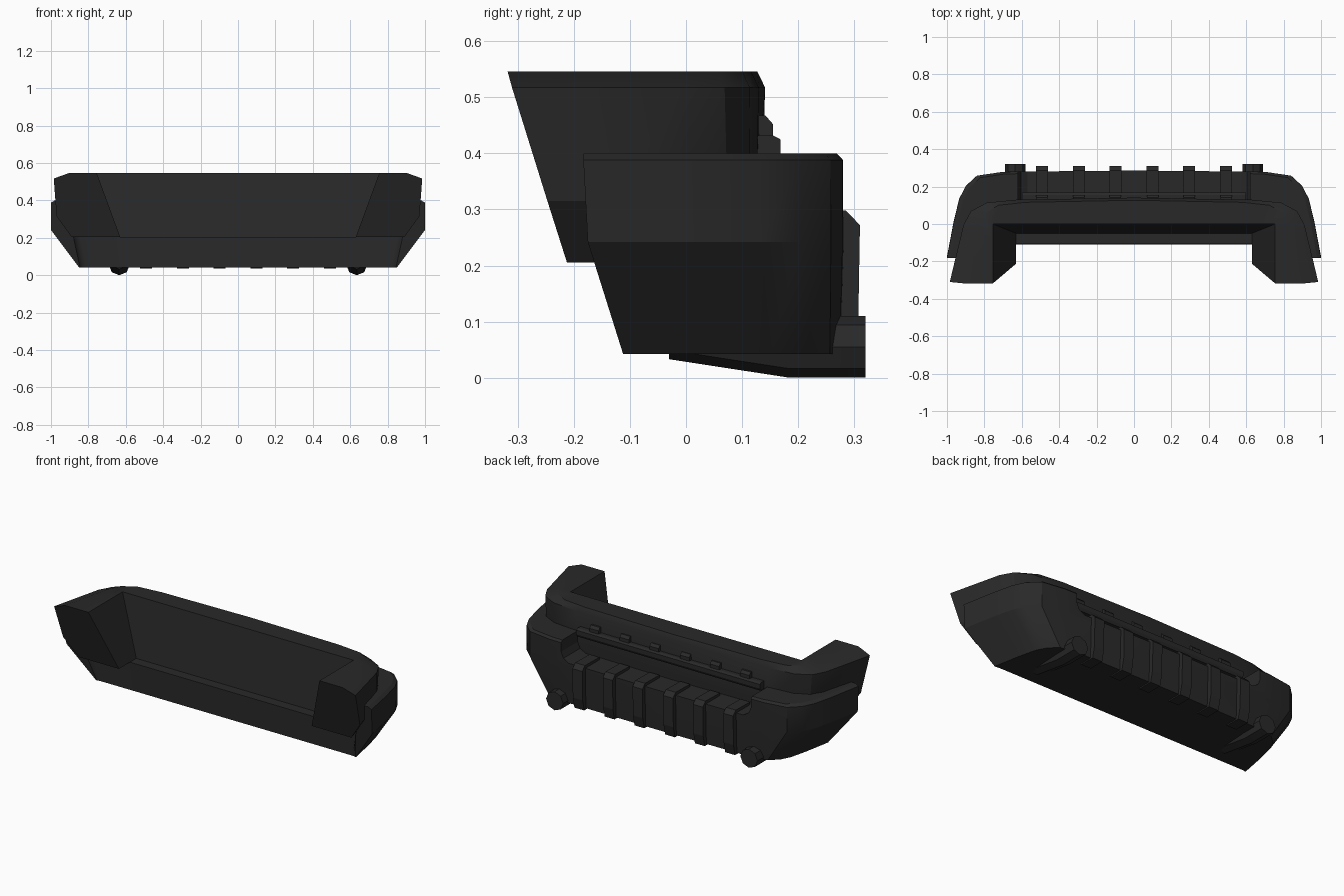
import bpy, bmesh, math

if "Cube" in bpy.data.objects:
    bpy.data.objects.remove(bpy.data.objects["Cube"])

mat = bpy.data.materials.new("dark_plastic")
mat.diffuse_color = (0.022, 0.022, 0.022, 1)
mat.use_nodes = True
mat.node_tree.nodes["Principled BSDF"].inputs["Base Color"].default_value = mat.diffuse_color


def finish(name, bm, smooth=True):
    bmesh.ops.recalc_face_normals(bm, faces=bm.faces)
    me = bpy.data.meshes.new(name)
    bm.to_mesh(me)
    bm.free()
    ob = bpy.data.objects.new(name, me)
    bpy.context.collection.objects.link(ob)
    me.materials.append(mat)
    bpy.ops.object.select_all(action='DESELECT')
    ob.select_set(True)
    bpy.context.view_layer.objects.active = ob
    if smooth:
        bpy.ops.object.shade_smooth_by_angle(angle=math.radians(28))
    return ob


def level(outline, z, sx, y0, y1):
    """Scale a half outline (tip to centre) and mirror it into a U path."""
    half = [(u * sx, y0 + v * (y1 - y0), z) for u, v in outline]
    return half + [(-x, y, z) for x, y, z in reversed(half[:-1])]


def shell(name, paths):
    """Bridge U paths around the cross-section and cap both tips."""
    bm = bmesh.new()
    rows = [[bm.verts.new(p) for p in path] for path in paths]
    n = len(rows)
    for i in range(n):
        a, b = rows[i], rows[(i + 1) % n]
        for j in range(len(a) - 1):
            bm.faces.new((a[j], a[j + 1], b[j + 1], b[j]))
    for end in (0, -1):
        bm.faces.new([r[end] for r in rows])
    bmesh.ops.remove_doubles(bm, verts=bm.verts, dist=1e-4)
    return finish(name, bm)


def prism(name, profile, a, b, axis='x'):
    """Extrude a yz profile along x, or an xz profile along y."""
    bm = bmesh.new()
    def pt(p, t):
        return (t, p[0], p[1]) if axis == 'x' else (p[0], t, p[1])
    lo = [bm.verts.new(pt(p, a)) for p in profile]
    hi = [bm.verts.new(pt(p, b)) for p in profile]
    bm.faces.new(lo)
    bm.faces.new(hi)
    for i in range(len(lo)):
        k = (i + 1) % len(lo)
        bm.faces.new((lo[i], lo[k], hi[k], hi[i]))
    return finish(name, bm, False)


# Upper bumper: U-shaped beam with sloped tips and chamfered top
outer = [(1, 0), (.965, .32), (.925, .68), (.885, .84), (.80, .94), (.64, .975), (0, 1)]
inner = [(1, 0), (1, .33), (1, .66), (1, 1), (.9, 1), (.7, 1), (0, 1)]
shell("upper_bumper", [
    level(outer, .205, .89, -.212, .13),
    level(outer, .315, .97, -.247, .135),
    level(outer, .517, .985, -.31, .141),
    level(outer, .546, .905, -.318, .127),
    level(inner, .546, .755, -.318, 0),
    level(inner, .205, .63, -.212, -.05)])

# Lower bumper: wider skirt with a floor ledge
skirt = [(1, 0), (.965, .4), (.935, .67), (.9, .82), (.84, .94), (.7, .985), (0, 1)]
wing = [(1, 0), (.99, .4), (.975, .7), (.96, .85), (.9, 1), (.7, 1), (0, 1)]
lower = shell("lower_bumper", [
    level(skirt, .042, .85, -.112, .28),
    level(skirt, .242, 1.0, -.175, .286),
    level(skirt, .388, 1.0, -.183, .286),
    level(skirt, .4, .98, -.183, .275),
    level(wing, .4, .925, -.183, .06),
    level(wing, .205, .885, -.163, .06),
    level(wing, .204, .88, -.162, -.107),
    level(wing, .042, .845, -.112, -.109)])

# Plate recess in the middle of the skirt
half = [(.62, .6), (.62, .335), (.605, .30), (.57, .28)]
cutter = prism("recess_cutter", half + [(-x, z) for x, z in reversed(half)], .11, .6, 'y')
cutter.hide_render = True
mod = lower.modifiers.new("recess", 'BOOLEAN')
mod.operation, mod.solver, mod.object = 'DIFFERENCE', 'EXACT', cutter
bpy.context.view_layer.objects.active = lower
bpy.ops.object.modifier_apply(modifier=mod.name)
bpy.data.objects.remove(cutter)

# Strip on the recess wall
prism("recess_strip", [(.1, .385), (.16, .385), (.168, .4), (.168, .425), (.155, .432), (.1, .432)], -.6, .6)

# Vertical ribs and the small nubs above them
rib = [(.15, .295), (.285, .298), (.31, .272), (.307, .1), (.292, .035), (.2, .035), (.15, .1)]
nub = [(.1, .42), (.155, .42), (.155, .452), (.142, .467), (.1, .467)]
for i, x in enumerate((-.493, -.295, -.1, .1, .295, .493)):
    prism(f"rib_{i}", rib, x - .032, x + .032)
    prism(f"nub_{i}", nub, x - .03, x + .03)

# Exhaust tips: octagonal pipes bent upward at the front
for side in (-1, 1):
    bm = bmesh.new()
    rings = []
    for y, zc in ((.32, .055), (.185, .055), (-.03, .088)):
        rings.append([bm.verts.new((side * .635 + .056 * math.cos(a), y, zc + .055 * math.sin(a)))
                      for a in (math.tau * k / 8 for k in range(8))])
    for a, b in zip(rings, rings[1:]):
        for k in range(8):
            bm.faces.new((a[k], a[(k + 1) % 8], b[(k + 1) % 8], b[k]))
    bm.faces.new(rings[0])
    bm.faces.new(rings[-1])
    finish("exhaust_tip_" + ("left" if side < 0 else "right"), bm)
